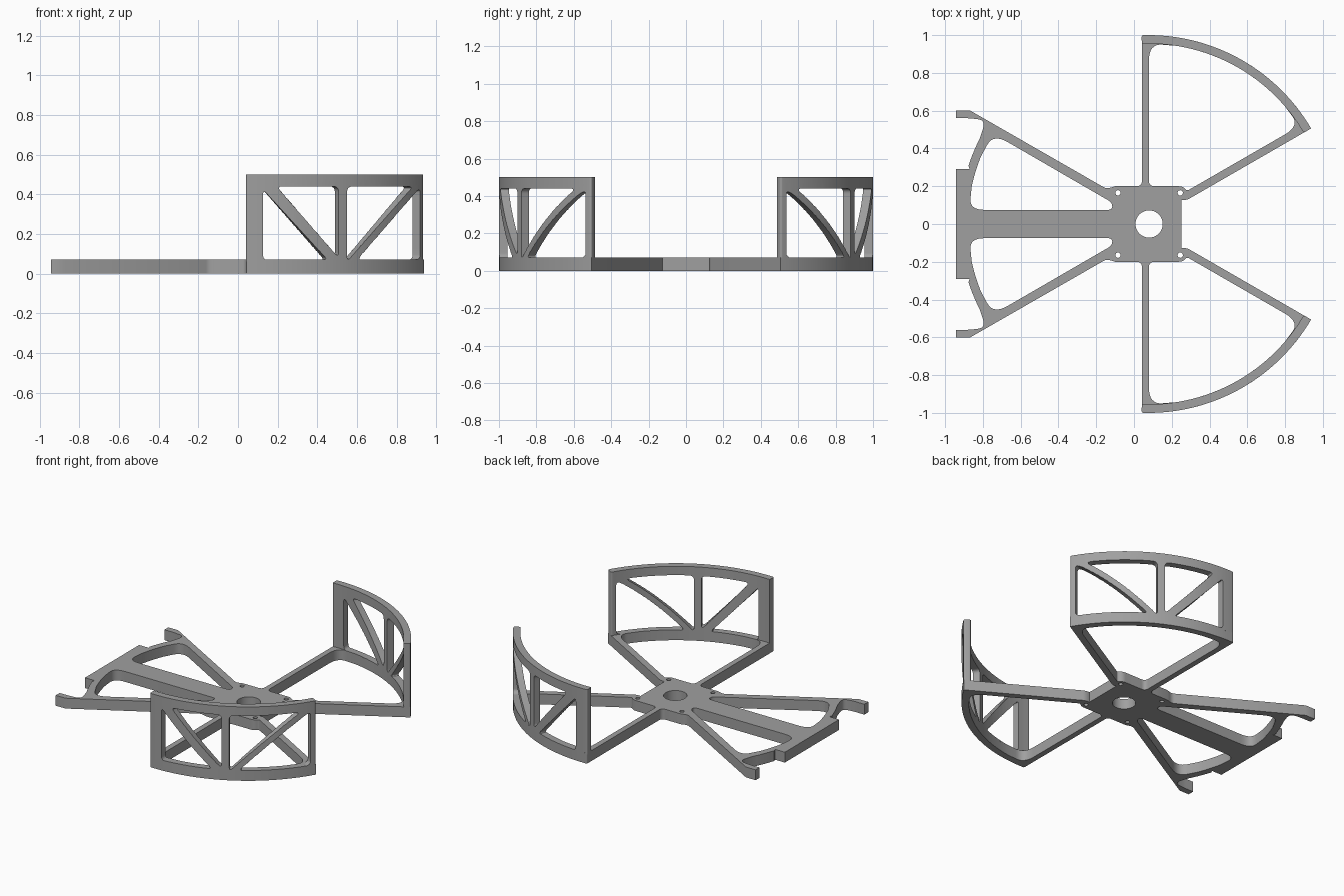
import bpy, bmesh, math
from mathutils import Vector

old = bpy.data.objects.get("Cube")
if old:
    bpy.data.objects.remove(old, do_unlink=True)

CX = 0.075                 # centre of the guard arcs on the x axis
R_OUT, R_IN = 1.0, 0.955   # guard wall radii
PLATE, TOP = 0.07, 0.5     # plate thickness and guard height
SLOPE = math.tan(math.radians(30))

grey = bpy.data.materials.new("plain_grey")
grey.use_nodes = True
grey.diffuse_color = (0.35, 0.35, 0.35, 1)
grey.node_tree.nodes["Principled BSDF"].inputs["Base Color"].default_value = grey.diffuse_color


def polar(r, deg):
    a = math.radians(deg)
    return (CX + r * math.cos(a), r * math.sin(a))


def arc(r, start, end, n):
    return [polar(r, start + (end - start) * i / n) for i in range(n + 1)]


def circle(x, y, r, n):
    return [(x + r * math.cos(math.tau * i / n), y + r * math.sin(math.tau * i / n)) for i in range(n)]


def rounded(points):
    """Outline whose corners given as (x, y, t) are blended over length t."""
    out = []
    for i, p in enumerate(points):
        if len(p) == 2:
            out.append(p)
            continue
        c = Vector(p[:2])
        a = Vector(points[i - 1][:2]) - c
        b = Vector(points[(i + 1) % len(points)][:2]) - c
        a = c + a.normalized() * min(p[2], a.length * 0.49)
        b = c + b.normalized() * min(p[2], b.length * 0.49)
        for k in range(9):
            s = k / 8
            out.append(tuple(a * (1 - s) ** 2 + c * 2 * s * (1 - s) + b * s * s))
    return out


def subdivided(points, step=0.03):
    out = []
    for i, p in enumerate(points):
        a, b = Vector(p), Vector(points[(i + 1) % len(points)])
        n = max(1, math.ceil((b - a).length / step))
        out += [tuple(a.lerp(b, k / n)) for k in range(n)]
    return out


def loft(bm, low, high):
    """Closed solid between two matching loops."""
    a = [bm.verts.new(p) for p in low]
    b = [bm.verts.new(p) for p in high]
    bm.faces.new(a[::-1])
    bm.faces.new(b)
    for i in range(len(a)):
        j = (i + 1) % len(a)
        bm.faces.new((a[i], a[j], b[j], b[i]))


def prism(bm, outline, z0, z1, side=1):
    loft(bm, [(x, y * side, z0) for x, y in outline], [(x, y * side, z1) for x, y in outline])


def make_object(name, bm):
    bmesh.ops.recalc_face_normals(bm, faces=bm.faces[:])
    mesh = bpy.data.meshes.new(name)
    bm.to_mesh(mesh)
    bm.free()
    obj = bpy.data.objects.new(name, mesh)
    bpy.context.collection.objects.link(obj)
    mesh.materials.append(grey)
    return obj


def cut_and_finish(obj, cutter):
    cutter.hide_render = True
    mod = obj.modifiers.new("openings", "BOOLEAN")
    mod.operation, mod.solver, mod.object = "DIFFERENCE", "EXACT", cutter
    graph = bpy.context.evaluated_depsgraph_get()
    mesh = bpy.data.meshes.new_from_object(obj.evaluated_get(graph))
    obj.modifiers.clear()
    obj.data = mesh
    mesh.name = obj.name
    bpy.data.objects.remove(cutter, do_unlink=True)
    bpy.ops.object.select_all(action="DESELECT")
    obj.select_set(True)
    bpy.context.view_layer.objects.active = obj
    bpy.ops.object.shade_smooth_by_angle(angle=math.radians(35))


# Flat frame: hub, arms, guard feet and tail as one outline
half = rounded(
    [(0.275, 0.124, 0.025)]
    + arc(R_OUT, 30.4, 91, 30)
    + [(0.042, R_OUT, 0.015), (0.042, 0.2, 0.03), (-0.1, 0.2), (-0.145, 0.186, 0.02),
       (-0.87, 0.602), (-0.943, 0.602), (-0.943, 0.56), (-0.87, 0.56, 0.02),
       (-0.785, 0.55, 0.07)]
    + arc(R_OUT, 153, 162, 5)
    + [(-0.87, 0.29), (-0.943, 0.29)])
bm = bmesh.new()
prism(bm, half + [(x, -y) for x, y in reversed(half)], 0, PLATE)
frame = make_object("frame_plate", bm)

# Openings in the frame
guard_opening = rounded(
    [(0.079, 0.2, 0.03), (0.255, 0.2, 0.02), (0.282, 0.176, 0.01), (0.877, 0.519, 0.09)]
    + arc(R_IN, 41, 81, 20)
    + [(0.079, R_IN, 0.09)])
tail_opening = rounded(
    [(-0.872, 0.075, 0.08), (-0.115, 0.075, 0.025), (-0.115, 0.113, 0.025),
     (-0.745, 0.478, 0.09)]
    + arc(R_IN, 158, 168, 5))
bm = bmesh.new()
prism(bm, circle(0.08, 0, 0.072, 48), -0.1, 0.2)
for side in (1, -1):
    prism(bm, guard_opening, -0.1, 0.2, side)
    prism(bm, tail_opening, -0.1, 0.2, side)
    for x in (-0.085, 0.245):
        prism(bm, circle(x, 0.165, 0.014, 16), -0.1, 0.2, side)
cut_and_finish(frame, make_object("frame_cutter", bm))

# Curved guard walls with triangular truss windows, given as (x, z) corners
windows = [
    [(0.126, 0.067), (0.455, 0.067), (0.126, 0.425)],
    [(0.195, 0.44), (0.508, 0.44), (0.508, 0.08)],
    [(0.55, 0.44), (0.885, 0.44), (0.55, 0.06)],
    [(0.6, 0.067), (0.919, 0.067), (0.919, 0.435)],
]


def on_wall(x, z, r, side):
    c = x - CX
    return (CX + r * c, side * r * math.sqrt(1 - c * c), z)


wall = rounded(
    [(*polar(R_OUT, 30.4), 0.012)] + arc(R_OUT, 32, 90, 29) + [(*polar(R_OUT, 92), 0.012)]
    + [polar(R_IN, 92)] + arc(R_IN, 90, 32, 29) + [(*polar(R_IN, 30.4), 0.012)])
for name, side in (("back_guard", 1), ("front_guard", -1)):
    bm = bmesh.new()
    prism(bm, wall, PLATE - 0.01, TOP, side)
    guard = make_object(name, bm)
    bm = bmesh.new()
    for corners in windows:
        loop = subdivided(rounded([(x, z, 0.03) for x, z in corners]))
        loft(bm, [on_wall(x, z, 0.8, side) for x, z in loop],
             [on_wall(x, z, 1.2, side) for x, z in loop])
    cut_and_finish(guard, make_object(name + "_cutter", bm))
